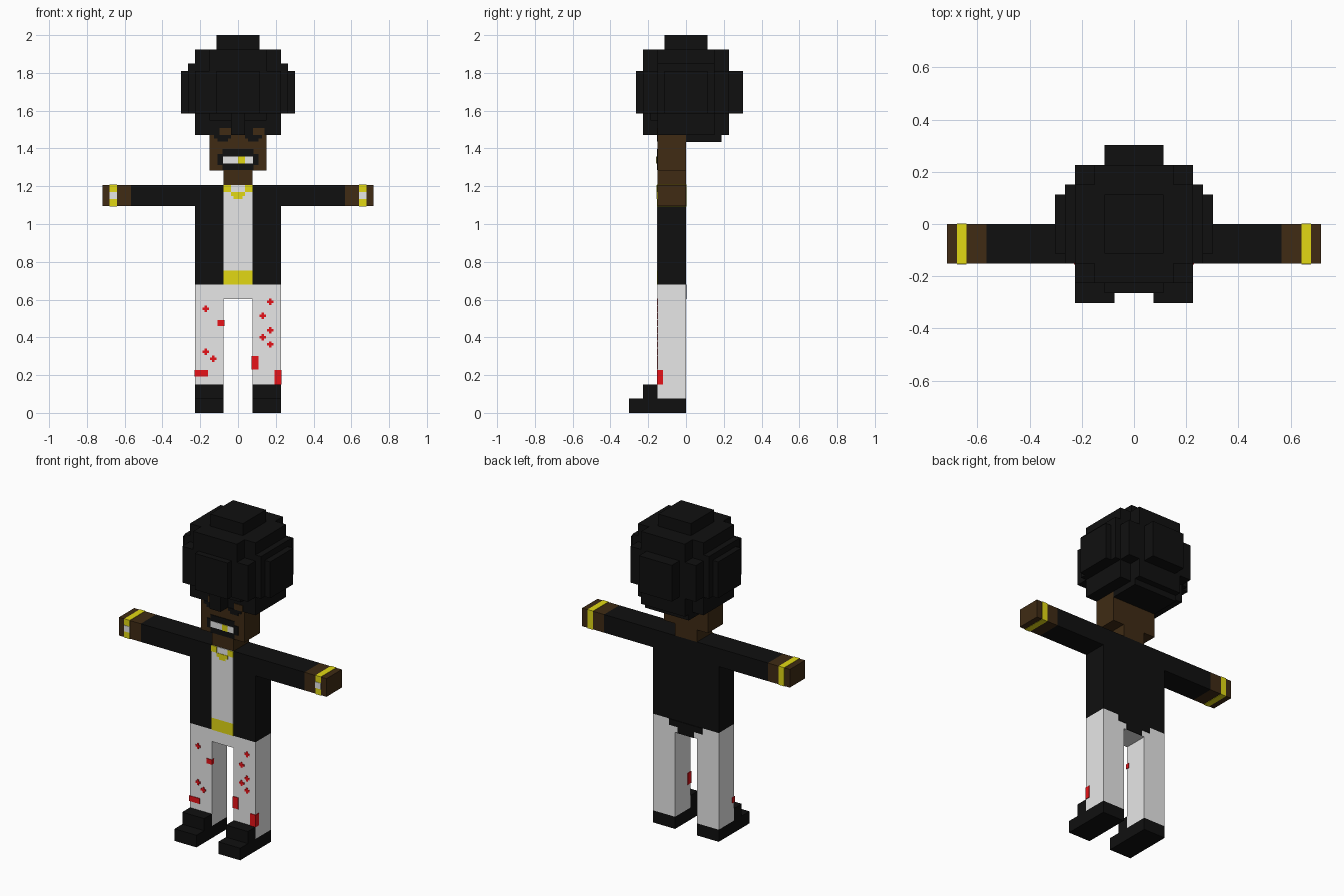
import bpy, bmesh
from mathutils import Vector

cube = bpy.data.objects.get("Cube")
if cube:
    bpy.data.objects.remove(cube, do_unlink=True)

V = 2 / 53      # size of one block
T = 0.1         # plate thickness in blocks
FRONT = -4      # front of the body in blocks


def material(name, rgb):
    m = bpy.data.materials.new(name)
    m.diffuse_color = (*rgb, 1)
    m.use_nodes = True
    b = m.node_tree.nodes["Principled BSDF"]
    b.inputs["Base Color"].default_value = (*rgb, 1)
    b.inputs["Roughness"].default_value = 0.9
    return m


BLACK = material("black", (0.005, 0.005, 0.005))
BROWN = material("brown skin", (0.05, 0.024, 0.007))
WHITE = material("white", (0.8, 0.8, 0.8))
GOLD = material("gold", (0.76, 0.69, 0.007))
RED = material("red", (0.8, 0.006, 0.009))


def finish(name, bm, mat):
    bmesh.ops.recalc_face_normals(bm, faces=bm.faces)
    me = bpy.data.meshes.new(name)
    bm.to_mesh(me)
    bm.free()
    me.materials.append(mat)
    ob = bpy.data.objects.new(name, me)
    bpy.context.collection.objects.link(ob)
    return ob


def boxes(name, mat, *specs):
    """Boxes given as x0, x1, y0, y1, z0, z1 in blocks."""
    bm = bmesh.new()
    for s in specs:
        lo, hi = Vector(s[0::2]) * V, Vector(s[1::2]) * V
        for v in bmesh.ops.create_cube(bm, size=1)["verts"]:
            v.co = Vector([lo[i] if v.co[i] < 0 else hi[i] for i in range(3)])
    return finish(name, bm, mat)


def plates(name, mat, *specs, t=T):
    """Thin front plates given as x0, x1, z0, z1 in blocks."""
    return boxes(name, mat, *[(a, b, FRONT - t, FRONT, c, d) for a, b, c, d in specs])


def block_union(name, mat, *specs):
    """Whole-block boxes merged to a single outer skin."""
    cells = {(x, y, z) for a, b, c, d, e, f in specs
             for x in range(a, b) for y in range(c, d) for z in range(e, f)}
    bm = bmesh.new()
    for c in cells:
        for axis in range(3):
            for side in (0, 1):
                n = list(c)
                n[axis] += 2 * side - 1
                if tuple(n) in cells:
                    continue
                quad = []
                for p, q in ((0, 0), (1, 0), (1, 1), (0, 1)):
                    k = list(c)
                    k[axis] += side
                    k[(axis + 1) % 3] += p
                    k[(axis + 2) % 3] += q
                    quad.append(bm.verts.new(Vector(k) * V))
                bm.faces.new(quad if side else quad[::-1])
    bmesh.ops.remove_doubles(bm, verts=bm.verts, dist=1e-4)
    bmesh.ops.dissolve_limit(bm, angle_limit=0.01, verts=bm.verts, edges=bm.edges)
    return finish(name, bm, mat)


# Stepped round hair
block_union("hair", BLACK,
            (-8, 8, -3, 3, 42, 48), (-3, 3, -7, 8, 42, 48),
            (-6, 6, -6, 6, 42, 48), (-7, 7, -4, 4, 42, 49),
            (-6, 6, -4, 4, 39, 51), (-4, 4, -6, 6, 42, 51),
            (-4, 4, 0, 6, 39, 42), (-1, 1, -6, -4, 39, 42),
            (-4, 4, -5, -4, 41, 42), (-3, 3, -3, 3, 51, 53),
            (-4, 4, 0, 5, 38, 39))

# Head, neck and face
block_union("head", BROWN, (-4, 4, -4, 0, 34, 39), (-2, 2, -4, 0, 32, 34))
plates("eyelids", BROWN, (-2.6, -1, 39, 40), (2.1, 3.7, 39, 40))
plates("eyes", BLACK, (-3.4, -1, 38.5, 39), (-2.9, -1.4, 38.1, 38.5),
       (1, 3.4, 38.5, 39), (1.4, 2.9, 38.1, 38.5))
plates("lips", BLACK, (-2.2, 2.2, 34.05, 37), (-2.85, 2.85, 34.8, 36.3))
plates("teeth", WHITE, (-2.1, 2.1, 35, 36), t=0.16)
plates("gold_tooth", GOLD, (0, 1, 35, 36), t=0.22)

# Jacket with sleeves, shirt, chain and belt
block_union("jacket", BLACK, (-6, 6, -4, 0, 18, 32), (-15, 15, -4, 0, 29, 32))
boxes("jacket_tail", BLACK, (-3, 3, 0, T, 17, 18), (-1.5, 1.5, 0, T, 16, 17))
plates("shirt", WHITE, (-2, 2, 20, 32))
plates("belt", GOLD, (-2, 2, 18, 20))
plates("chain", GOLD, (-2, -1, 31, 32), (1, 2, 31, 32), (-1, 1, 30.4, 31),
       (-0.6, 0.6, 30, 30.4), t=0.16)

# Trousers
block_union("trousers", WHITE, (-6, 6, -4, 0, 16, 18),
            (-6, -2, -4, 0, 2, 16), (2, 6, -4, 0, 2, 16))

# Hands, wrist bands and shoes on both sides
for side, s in (("right", -1), ("left", 1)):
    def span(a, b):
        return tuple(sorted((s * a, s * b)))
    e = 0.05
    boxes(side + "_hand", BROWN, (*span(15, 19), -4, 0, 29, 32))
    boxes(side + "_wrist_band", GOLD, (*span(17, 18), -4 - e, e, 29 - e, 32 + e))
    plates(side + "_watch_face", WHITE, (*span(17, 18), 30, 31), t=0.12)
    block_union(side + "_shoe", BLACK, (*span(2, 6), -8, 0, 0, 2),
                (*span(2, 6), -6, -4, 2, 4))
    plates(side + "_shoe_tongue", BLACK, (*span(2, 6), 2, 4))

# Red spots on the front of the trousers
spots = [(-4.5, 14.6), (-4.5, 8.6), (-3.5, 7.6), (4.5, 15.6),
         (3.5, 13.6), (4.5, 11.6), (3.5, 10.6), (4.5, 9.6)]
crosses = []
for x, z in spots:
    crosses += [(x - 0.45, x + 0.45, z - 0.17, z + 0.17),
                (x - 0.17, x + 0.17, z - 0.45, z + 0.45)]
plates("small_spots", RED, *crosses)

# Larger spots wrap round the leg corners
boxes("large_spots", RED,
      (-6 - T, -4.2, -4 - T, -3.5, 5.1, 6), (-2.9, -2 + T, -4 - T, -3.5, 12.2, 13),
      (2 - T, 2.9, -4 - T, -3.2, 6.1, 8), (5.1, 6 + T, -4 - T, -3.2, 4, 6))
